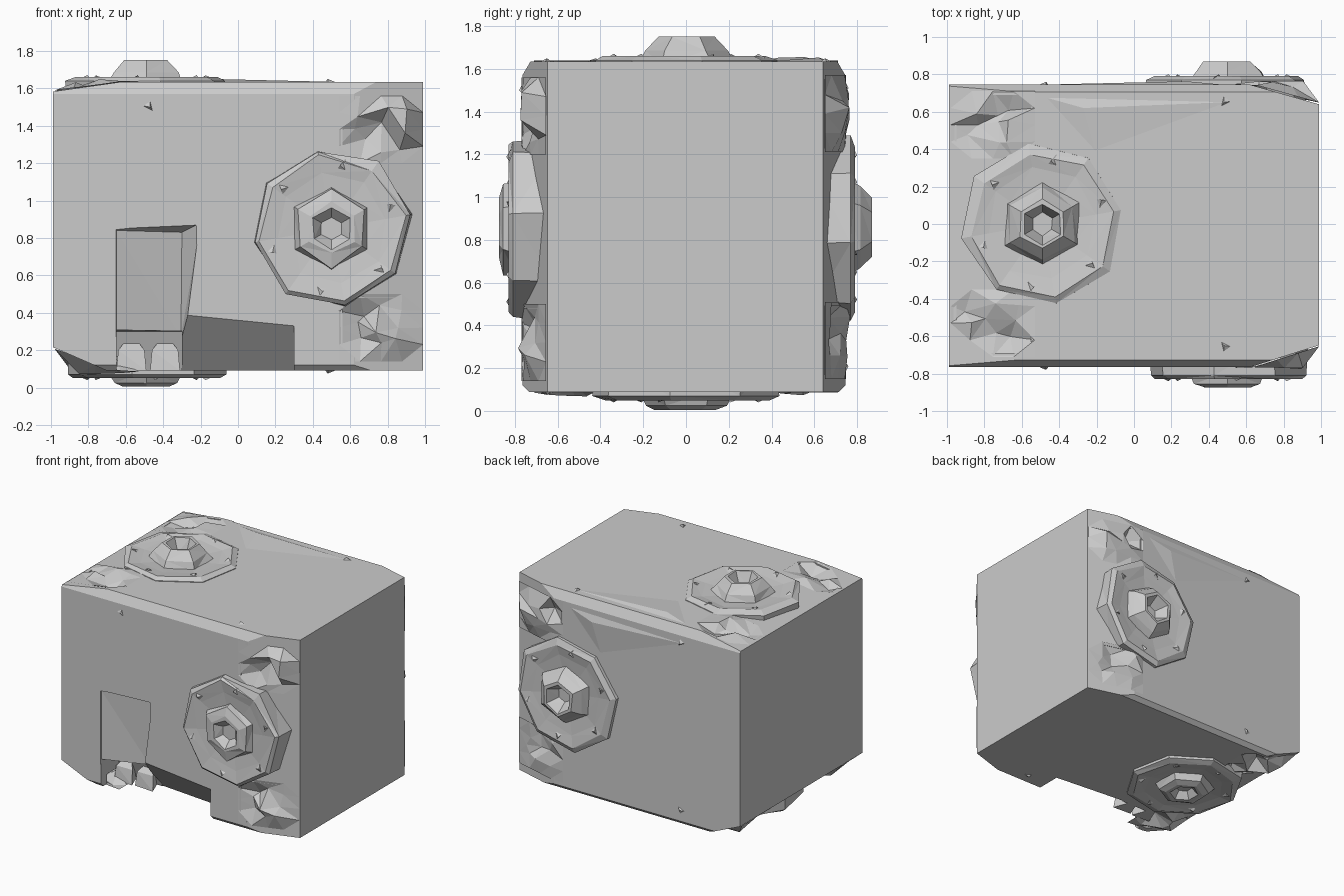
import bpy, bmesh, random
from math import radians, cos, sin, tau
from mathutils import Matrix, Vector

random.seed(7)
cube = bpy.data.objects.get("Cube")
if cube:
    bpy.data.objects.remove(cube)

grey = bpy.data.materials.new("plain_grey")
grey.use_nodes = True
colour = (0.6, 0.6, 0.6, 1)
grey.diffuse_color = colour
grey.node_tree.nodes["Principled BSDF"].inputs["Base Color"].default_value = colour


def finish(bm, name, matrix=Matrix()):
    bmesh.ops.recalc_face_normals(bm, faces=bm.faces)
    mesh = bpy.data.meshes.new(name)
    bm.to_mesh(mesh)
    bm.free()
    mesh.transform(matrix)
    mesh.materials.append(grey)
    ob = bpy.data.objects.new(name, mesh)
    bpy.context.collection.objects.link(ob)
    return ob


def hull(name, points, matrix=Matrix()):
    bm = bmesh.new()
    for p in points:
        bm.verts.new(p)
    bmesh.ops.convex_hull(bm, input=bm.verts)
    return finish(bm, name, matrix)


def carve(target, cutter):
    cutter.hide_render = True
    mod = target.modifiers.new("carve", 'BOOLEAN')
    mod.operation = 'DIFFERENCE'
    mod.solver = 'EXACT'
    mod.object = cutter
    bpy.context.view_layer.objects.active = target
    bpy.ops.object.modifier_apply(modifier=mod.name)
    bpy.data.objects.remove(cutter)


# Main block with the edges beside the rosettes sliced away
lo, hi = Vector((-0.99, -0.765, 0.09)), Vector((0.99, 0.745, 1.635))
bm = bmesh.new()
bmesh.ops.create_cube(bm, size=1)
for v in bm.verts:
    v.co = [(a + b) / 2 + c * (b - a) for a, b, c in zip(lo, hi, v.co)]
slices = [
    ((0.62, -0.765, 0), (0.30, -0.95, 0)),
    ((0.62, 0.745, 0), (0.27, 0.95, 0)),
    ((-0.62, 0, 1.635), (-0.14, 0, 0.99)),
    ((-0.70, 0, 0.09), (-0.40, 0, -0.92)),
    ((0, -0.765, 1.57), (0, -0.85, 0.5)),
    ((0, 0.745, 1.57), (0, 0.85, 0.5)),
    ((0, -0.765, 0.12), (0, -0.7, -0.7)),
    ((0, 0.745, 0.12), (0, 0.7, -0.7)),
]
for point, normal in slices:
    cut = bmesh.ops.bisect_plane(bm, geom=bm.verts[:] + bm.edges[:] + bm.faces[:],
                                 plane_co=point, plane_no=normal, clear_outer=True)
    edges = [e for e in cut["geom_cut"] if isinstance(e, bmesh.types.BMEdge)]
    bmesh.ops.holes_fill(bm, edges=edges)
body = finish(bm, "body")

# Doorway recess, deepest at its right, the opening below and the sloped undercut
carve(body, hull("door_cutter", [
    (-0.655, -0.8, 0.27), (-0.275, -0.8, 0.30), (-0.655, -0.8, 0.86), (-0.20, -0.8, 0.88),
    (-0.65, -0.755, 0.27), (-0.305, -0.62, 0.27), (-0.65, -0.755, 0.84), (-0.30, -0.65, 0.83)]))
carve(body, hull("threshold_cutter", [
    (x, y, z) for x in (-0.65, -0.30) for y, z in
    ((-0.8, 0.0), (-0.8, 0.31), (-0.58, 0.30), (-0.46, 0.0))]))
carve(body, hull("undercut_cutter", [
    (x, y, z + d) for x, d in ((-0.305, 0.03), (0.30, -0.03)) for y, z in
    ((-0.8, 0.0), (-0.8, 0.39), (-0.765, 0.36), (-0.46, 0.03))]))

# Broken stones under the doorway
for x in (-0.57, -0.39):
    hull("threshold_stone", [
        (x - 0.08, -0.60, 0.09), (x + 0.08, -0.61, 0.09), (x - 0.07, -0.59, 0.20),
        (x + 0.07, -0.59, 0.20), (x, -0.50, 0.29), (x, -0.40, 0.09)])


def rings(name, sides, profile, matrix, turn=0, wobble=0.0):
    """Skin a stack of slightly irregular polygons, closing the last one."""
    bm = bmesh.new()
    last = None
    for radius, height in profile:
        ring = []
        for k in range(sides):
            a = tau * k / sides + turn
            r = radius * (1 + random.uniform(-wobble, wobble))
            ring.append(bm.verts.new((r * cos(a), r * sin(a), height)))
        if last:
            for k in range(sides):
                j = (k + 1) % sides
                bm.faces.new((last[k], last[j], ring[j], ring[k]))
        last = ring
    bm.faces.new(last)
    bmesh.ops.triangulate(bm, faces=bm.faces)
    return finish(bm, name, matrix)


def crumple(name, matrix, side, end, drop):
    """Hollow out one corner beside a rosette and line it with jagged facets."""
    carve(body, hull("pit_cutter", [
        (end * x, side * y, z) for y in (0.37, 0.69) for x, z in
        ((0.06, 0.1), (0.06, -0.02), (0.20, -0.10), (0.46, -drop - 0.02), (0.46, 0.1))], matrix))
    bm = bmesh.new()
    bmesh.ops.create_grid(bm, x_segments=4, y_segments=4, size=0.5)
    for v in bm.verts:
        gx, gy = v.co.x + 0.5, v.co.y + 0.5
        rim = min(gx, gy, 1 - gx, 1 - gy) < 0.01
        jog = 0 if rim else 0.04
        slope = -drop * max(0, gx - 0.2) / 0.8
        height = slope + 0.004 if rim else random.uniform(-0.085, 0.025)
        v.co = (end * (0.04 + 0.45 * gx) + random.uniform(-jog, jog),
                side * (0.35 + 0.36 * gy) + random.uniform(-jog, jog), height)
    bmesh.ops.triangulate(bm, faces=bm.faces)
    finish(bm, name, matrix)


# One rosette per long face: name, centre, turn, end side, rim, knob, edge drop
faces = [
    ("front", (0.50, -0.765, 0.85), 90, 1, 0.065, 0.11, 0.115),
    ("back", (0.50, 0.745, 0.86), -90, 1, 0.045, 0.125, 0.10),
    ("top", (-0.49, 0, 1.635), 0, -1, 0.025, 0.115, 0.05),
    ("bottom", (-0.49, 0, 0.09), 180, -1, 0.04, 0.085, 0.12),
]
for name, centre, angle, end, rim, knob, drop in faces:
    place = Matrix.Translation(centre) @ Matrix.Rotation(radians(angle), 4, 'X')
    rings(name + "_rosette_dish", 8,
          [(0.44, -0.14), (0.43, rim - 0.02), (0.39, rim), (0.30, rim - 0.015), (0.20, rim - 0.025)],
          place, radians(190), 0.04)
    rings(name + "_rosette_knob", 6,
          [(0.23, rim - 0.04), (0.20, rim + 0.025), (0.14, knob), (0.11, knob), (0.06, rim - 0.01)],
          place, radians(30), 0.08)
    # Small shards circling the dish
    for k in range(6):
        spin = place @ Matrix.Rotation(tau * k / 6 + 0.3, 4, 'Z')
        hull(name + "_shard", [(0.30, -0.04, rim - 0.025), (0.30, 0.05, rim - 0.025),
                               (0.38, 0.01, rim - 0.01), (0.34, 0.03, rim + 0.01)], spin)
    for side in (-1, 1):
        crumple(name + "_crumpled_corner", place, side, end, drop)
    # Chip near the long edge, left out where the doorway opens
    for side in ((-1, 1) if name in ("top", "back") else (1,)):
        hull(name + "_chip", [
            (-end * 0.95, side * 0.62, -0.01), (-end * 1.03, side * 0.66, -0.01),
            (-end * 0.97, side * 0.70, -0.01), (-end * 0.97, side * 0.65, 0.015)], place)
    # Shallow fold fanning from the rosette to the far corner
    if name in ("top", "back"):
        side = 1 if name == "top" else -1
        hull(name + "_fold", [
            (-end * 0.30, side * 0.33, -0.005), (-end * 1.20, side * 0.66, -0.005),
            (end * 0.03, side * 0.69, -0.005), (-end * 0.22, side * 0.62, 0.018)], place)
